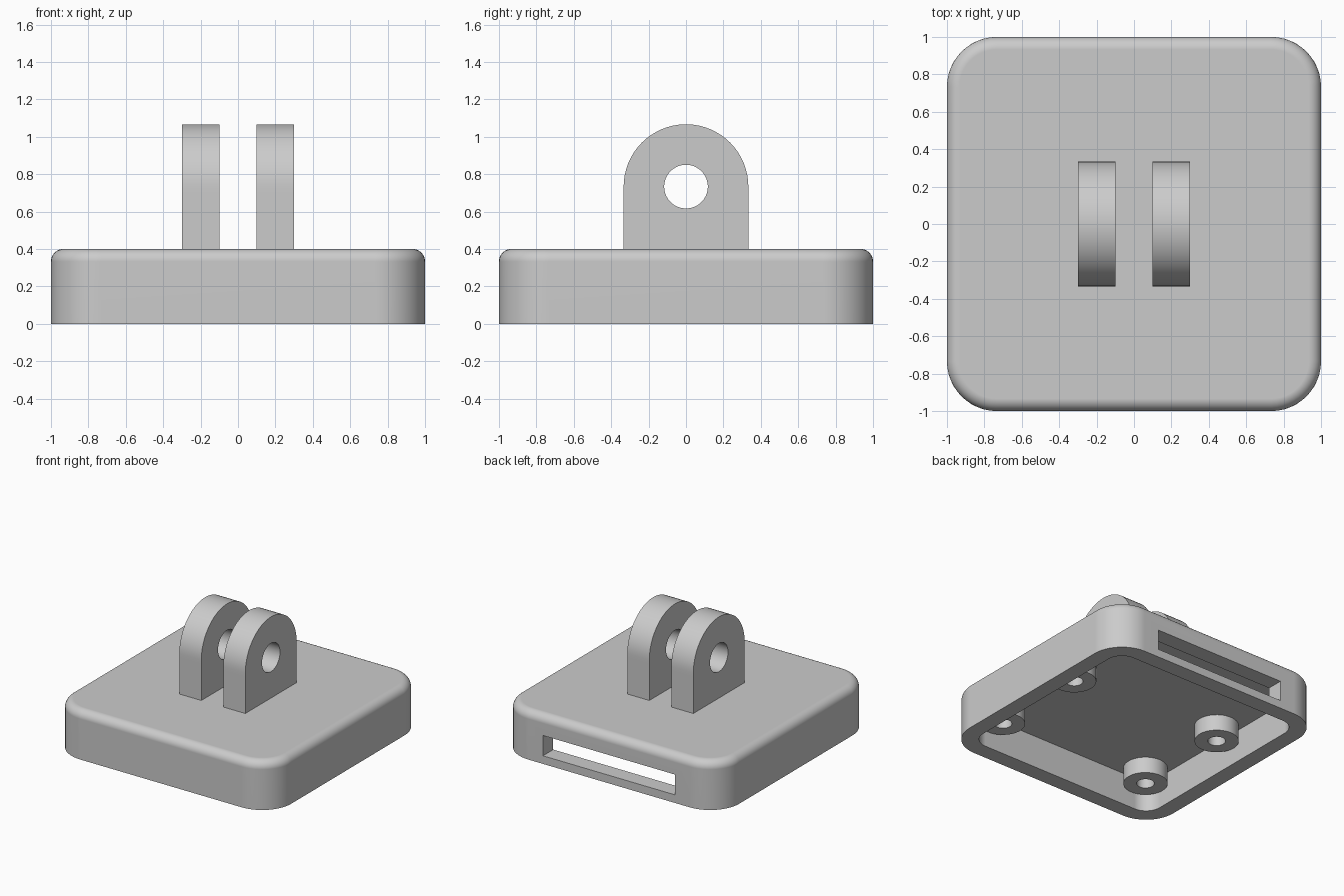
import bpy, bmesh, math

cube = bpy.data.objects.get("Cube")
if cube:
    bpy.data.objects.remove(cube, do_unlink=True)

MM = 1 / 30  # the part is drawn in millimetres, 60 mm wide

grey = bpy.data.materials.new("light_grey")
grey.use_nodes = True
grey.diffuse_color = (0.6, 0.6, 0.6, 1)
grey.node_tree.nodes["Principled BSDF"].inputs["Base Color"].default_value = (0.6, 0.6, 0.6, 1)


def loft(name, rings, closed=False):
    """Skin equal-length point rings; cap the ends, or join last to first."""
    bm = bmesh.new()
    loops = [[bm.verts.new([c * MM for c in p]) for p in ring] for ring in rings]
    pairs = list(zip(loops, loops[1:]))
    if closed:
        pairs.append((loops[-1], loops[0]))
    else:
        bm.faces.new(loops[0])
        bm.faces.new(loops[-1])
    for a, b in pairs:
        for i in range(len(a)):
            j = (i + 1) % len(a)
            bm.faces.new((a[i], a[j], b[j], b[i]))
    bmesh.ops.recalc_face_normals(bm, faces=bm.faces)
    mesh = bpy.data.meshes.new(name)
    bm.to_mesh(mesh)
    bm.free()
    mesh.materials.append(grey)
    obj = bpy.data.objects.new(name, mesh)
    bpy.context.collection.objects.link(obj)
    return obj


def select(obj):
    bpy.ops.object.select_all(action="DESELECT")
    obj.select_set(True)
    bpy.context.view_layer.objects.active = obj


def smooth(obj):
    select(obj)
    bpy.ops.object.shade_smooth_by_angle(angle=math.radians(30))


def rounded_square(half, radius, z, steps=12):
    ring = []
    for q, (sx, sy) in enumerate(((1, 1), (-1, 1), (-1, -1), (1, -1))):
        for i in range(steps + 1):
            a = math.pi / 2 * (q + i / steps)
            ring.append((sx * (half - radius) + radius * math.cos(a),
                         sy * (half - radius) + radius * math.sin(a), z))
    return ring


def circle(radius, x, y, z, n=48):
    return [(x + radius * math.cos(math.tau * i / n),
             y + radius * math.sin(math.tau * i / n), z) for i in range(n)]


# Hollow base: ceiling, inner wall, rim, outer wall, rounded top edge
HALF, CORNER, HEIGHT, WALL, FILLET = 30, 8, 12, 4, 2
rings = [rounded_square(HALF - WALL, CORNER - WALL, z) for z in (HEIGHT - WALL, 0)]
rings.append(rounded_square(HALF, CORNER, 0))
for i in range(9):
    a = math.pi / 2 * i / 8
    inset = FILLET * (1 - math.cos(a))
    rings.append(rounded_square(HALF - inset, CORNER - inset,
                                HEIGHT - FILLET + FILLET * math.sin(a)))
base = loft("base", rings)

# Slot through the back wall
cutter = loft("slot_cutter", [[(-18, y, 2), (18, y, 2), (18, y, 7), (-18, y, 7)]
                              for y in (24, 32)])
cutter.hide_render = True
cut = base.modifiers.new("slot", "BOOLEAN")
cut.operation = "DIFFERENCE"
cut.solver = "EXACT"
cut.object = cutter
select(base)
bpy.ops.object.modifier_apply(modifier=cut.name)
bpy.data.objects.remove(cutter, do_unlink=True)
smooth(base)
base.modifiers.new("flat_top_normals", "WEIGHTED_NORMAL").keep_sharp = True

# Four screw bosses under the ceiling
for side, x in (("left", 21), ("right", -21)):
    for end, y in (("front", -21), ("back", 4)):
        smooth(loft(f"{end}_{side}_boss",
                    [circle(r, x, y, z) for r, z in ((5, 8), (5, 4), (2, 4), (2, 8))],
                    closed=True))


# Two upright lugs with a cross hole
def lug_ring(x, radius, square_foot, n=64):
    ring = []
    for i in range(n):
        a = math.tau * i / n
        c, s = math.cos(a), math.sin(a)
        r = radius
        if square_foot and i > n // 2:
            r /= max(abs(c), abs(s))
        ring.append((x, r * c, HEIGHT + 10 + r * s))
    return ring


for side, x in (("left", 6), ("right", -6)):
    smooth(loft(f"{side}_lug", [lug_ring(x - 3, 10, True), lug_ring(x + 3, 10, True),
                                lug_ring(x + 3, 3.5, False), lug_ring(x - 3, 3.5, False)],
                closed=True))
